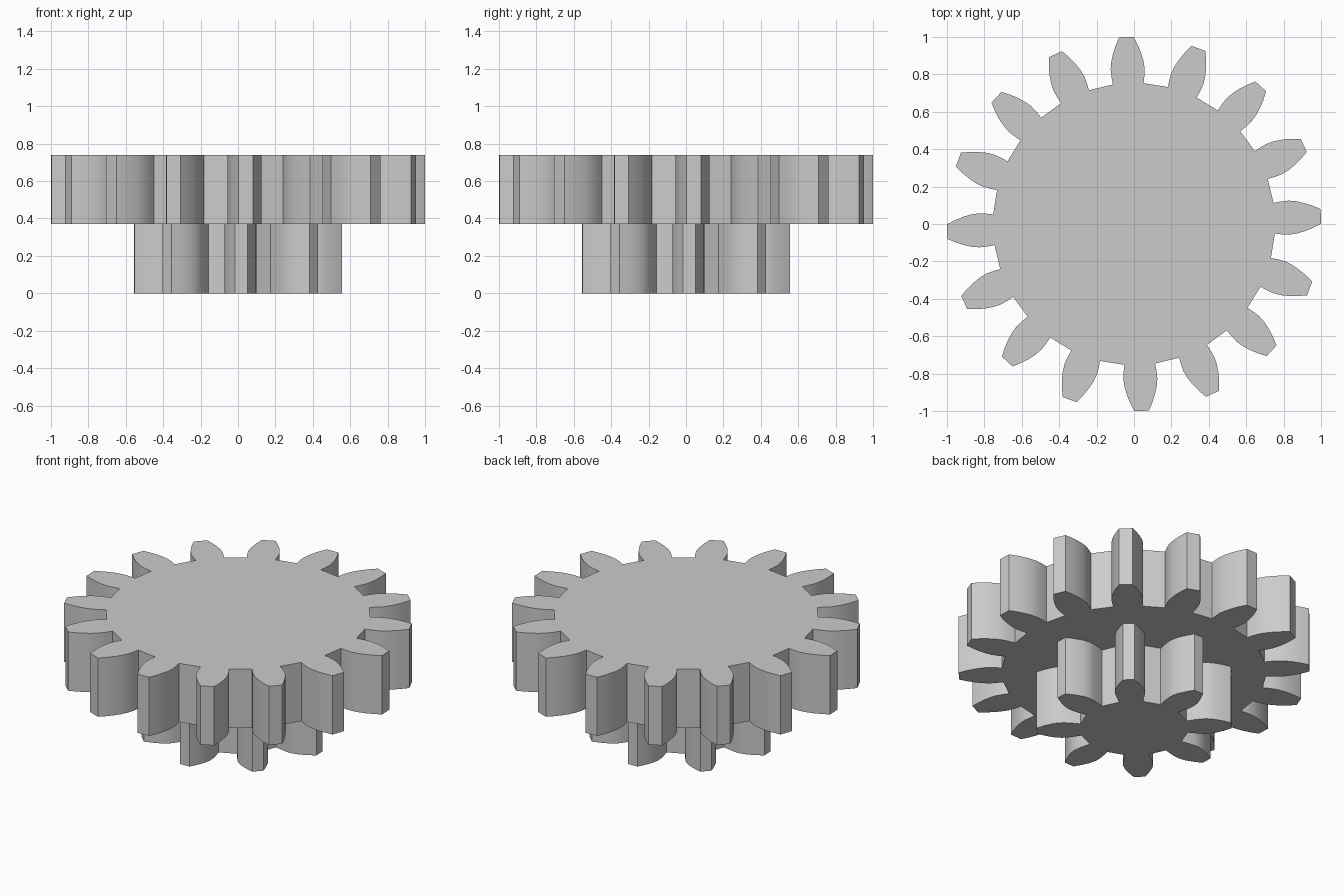
import bpy, bmesh
from math import sin, cos, radians, tau

cube = bpy.data.objects.get("Cube")
if cube:
    bpy.data.objects.remove(cube)

grey = bpy.data.materials.new("plain grey")
grey.use_nodes = True
colour = (0.6, 0.6, 0.6, 1)
grey.diffuse_color = colour
grey.node_tree.nodes["Principled BSDF"].inputs["Base Color"].default_value = colour


def gear(name, teeth, turn, flank, bottom, top):
    """Extrude a gear outline; flank lists (radial distance, half width) from root to tip."""
    tooth = [(r, -w) for r, w in flank] + [(r, w) for r, w in reversed(flank)]
    bm = bmesh.new()
    outline = []
    for i in range(teeth):
        a = radians(turn) + tau * i / teeth
        for r, w in tooth:
            x, y = r * cos(a) - w * sin(a), r * sin(a) + w * cos(a)
            outline.append(bm.verts.new((x, y, bottom)))
    face = bm.faces.new(outline)
    solid = bmesh.ops.extrude_face_region(bm, geom=[face])
    raised = [v for v in solid["geom"] if isinstance(v, bmesh.types.BMVert)]
    bmesh.ops.translate(bm, verts=raised, vec=(0, 0, top - bottom))
    bmesh.ops.recalc_face_normals(bm, faces=bm.faces)
    mesh = bpy.data.meshes.new(name)
    bm.to_mesh(mesh)
    bm.free()
    mesh.materials.append(grey)
    obj = bpy.data.objects.new(name, mesh)
    bpy.context.collection.objects.link(obj)
    bpy.ops.object.select_all(action="DESELECT")
    obj.select_set(True)
    bpy.context.view_layer.objects.active = obj
    bpy.ops.object.shade_smooth_by_angle(angle=radians(30))


# Wide upper gear
gear("large_gear", 16, 2.35,
     [(0.75, 0.082), (0.79, 0.088), (0.83, 0.091), (0.87, 0.086),
      (0.91, 0.076), (0.955, 0.06), (1.0, 0.039)], 0.37, 0.74)

# Narrow lower gear with half as many teeth
gear("small_gear", 8, 1.8,
     [(0.303, 0.067), (0.35, 0.078), (0.39, 0.085), (0.42, 0.086),
      (0.46, 0.078), (0.51, 0.057), (0.555, 0.0325)], 0, 0.37)
